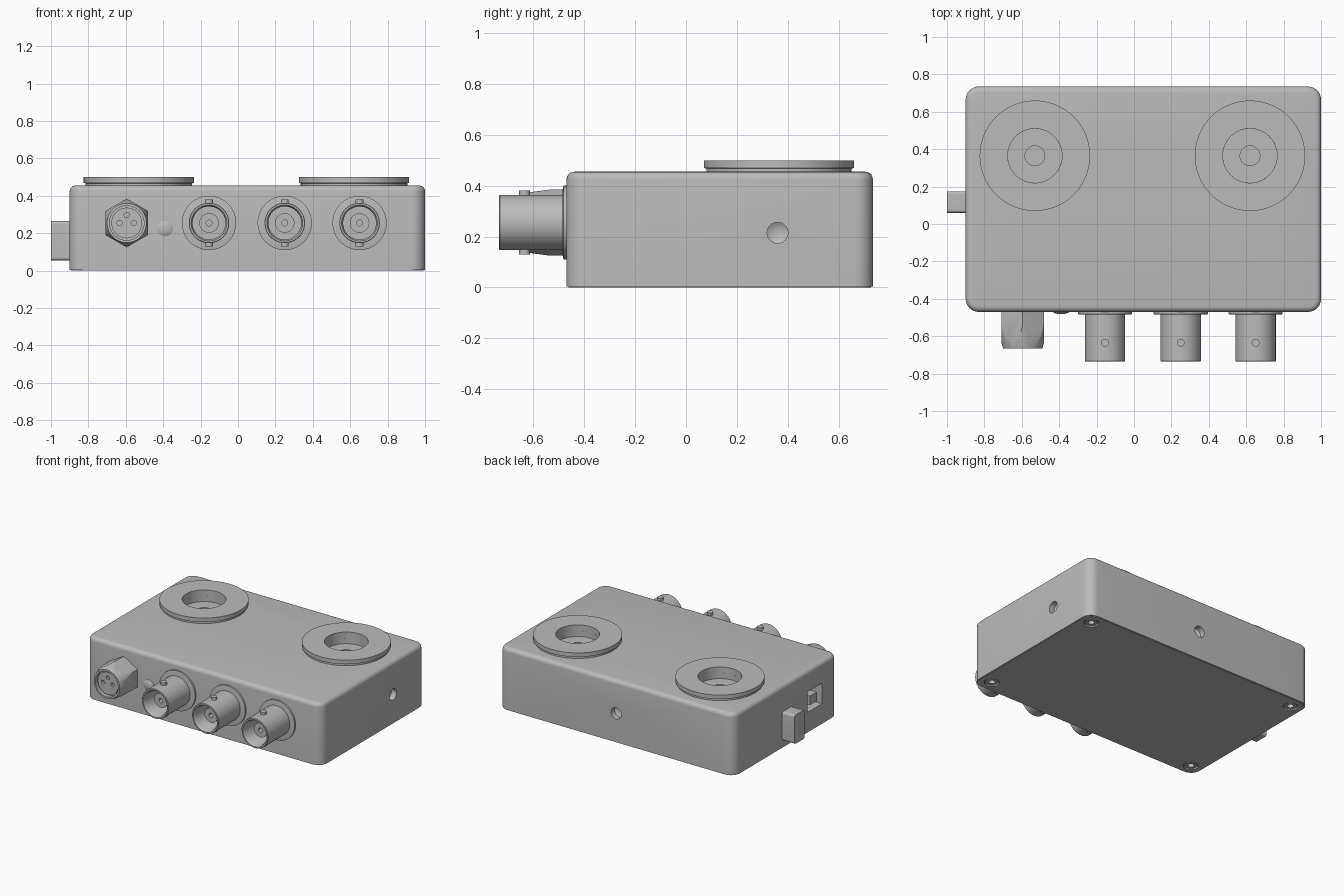
import bpy, bmesh, math
from mathutils import Matrix, Vector

if "Cube" in bpy.data.objects:
    bpy.data.objects.remove(bpy.data.objects["Cube"])

grey = bpy.data.materials.new("plain grey")
grey.use_nodes = True
GREY = (0.5, 0.5, 0.5, 1)
grey.diffuse_color = GREY
grey.node_tree.nodes["Principled BSDF"].inputs["Base Color"].default_value = GREY

FRONT, UP, DOWN = (0, -1, 0), (0, 0, 1), (0, 0, -1)


def finish(name, bm):
    bmesh.ops.remove_doubles(bm, verts=bm.verts, dist=1e-5)
    bmesh.ops.recalc_face_normals(bm, faces=bm.faces)
    me = bpy.data.meshes.new(name)
    bm.to_mesh(me)
    bm.free()
    me.materials.append(grey)
    ob = bpy.data.objects.new(name, me)
    bpy.context.collection.objects.link(ob)
    return ob


def smooth(ob):
    bpy.ops.object.select_all(action='DESELECT')
    ob.select_set(True)
    bpy.context.view_layer.objects.active = ob
    bpy.ops.object.shade_smooth_by_angle(angle=math.radians(30))
    return ob


def lathe(name, profile, at, direction, segs=48):
    """Turn (radius, height) points about an axis that starts at a point."""
    bm = bmesh.new()
    rings = []
    for r, h in profile:
        rings.append([bm.verts.new((r * math.sin(a), r * math.cos(a), h))
                      for a in (2 * math.pi * i / segs for i in range(segs))])
    for a, b in zip(rings, rings[1:]):
        for i in range(segs):
            j = (i + 1) % segs
            bm.faces.new((a[i], a[j], b[j], b[i]))
    turn = Vector(direction).to_track_quat('Z', 'Y').to_matrix().to_4x4()
    bm.transform(Matrix.Translation(at) @ turn)
    return smooth(finish(name, bm))


def rod(name, r, h0, h1, at, direction, segs=48):
    return lathe(name, [(0, h0), (r, h0), (r, h1), (0, h1)], at, direction, segs)


def block(name, lo, hi, corner=0.0, top=0.0, axis=2):
    """Box with rounded edges along one axis and, if asked, a rounded top."""
    lo, hi = Vector(lo), Vector(hi)
    bm = bmesh.new()
    bmesh.ops.create_cube(bm, size=1)
    bm.transform(Matrix.Translation((lo + hi) / 2) @ Matrix.Diagonal((*(hi - lo), 1)))
    if corner:
        along = [e for e in bm.edges
                 if abs((e.verts[0].co - e.verts[1].co).normalized()[axis]) > 0.9]
        bmesh.ops.bevel(bm, geom=along, offset=corner, segments=8,
                        profile=0.5, affect='EDGES')
    if top:
        rim = [e for e in bm.edges if all(v.co.z > hi.z - 1e-4 for v in e.verts)]
        bmesh.ops.bevel(bm, geom=rim, offset=top, segments=5,
                        profile=0.5, affect='EDGES')
    return smooth(finish(name, bm))


def boolean(ob, tool, operation='DIFFERENCE'):
    mod = ob.modifiers.new("cut", 'BOOLEAN')
    mod.operation, mod.object, mod.solver = operation, tool, 'EXACT'
    bpy.context.view_layer.objects.active = ob
    bpy.ops.object.modifier_apply(modifier=mod.name)
    bpy.data.objects.remove(tool)


# Enclosure and bottom lid
case = block("case", (-0.9, -0.47, 0.004), (1.0, 0.735, 0.455), 0.07, 0.03)
lid = block("bottom_lid", (-0.892, -0.462, 0), (0.992, 0.727, 0.006), 0.063)

# Raised rings on top, each around a stepped well
for side, x in (("right", -0.53), ("left", 0.62)):
    at = (x, 0.365, 0)
    boolean(case, rod("well", 0.145, 0.415, 0.6, at, UP))
    boolean(case, rod("well_bore", 0.053, 0.34, 0.5, at, UP))
    lathe(side + "_top_ring", [(0.145, 0.45), (0.285, 0.45), (0.285, 0.467), (0.295, 0.47),
                               (0.295, 0.5), (0.145, 0.5), (0.145, 0.45)], at, UP, 96)

# Drilled holes in the left side and the back
drill = [(0, -0.05), (0.041, -0.05), (0.041, 0.04), (0, 0.065)]
boolean(case, lathe("drill", drill, (1.0, 0.36, 0.215), (-1, 0, 0)))
boolean(case, lathe("drill", drill, (0.05, 0.735, 0.215), FRONT))

# Lid screws in countersunk holes
for x in (-0.81, 0.91):
    for y in (-0.38, 0.645):
        at = (x, y, 0)
        for part in (case, lid):
            boolean(part, rod("countersink", 0.05, -0.03, 0.05, at, UP, 32))
        lathe("lid_screw", [(0, 0.05), (0.05, 0.05), (0.05, 0.012), (0.042, 0.004),
                            (0.022, 0.004), (0.022, 0.03), (0, 0.03)], at, UP, 32)

# Data port in the right side
boolean(case, block("port_cut", (-1, -0.285, 0.15), (-0.78, -0.115, 0.3)))
block("port_tongue", (-0.89, -0.24, 0.185), (-0.77, -0.16, 0.25))

# Switch block on the right side
block("side_switch", (-1.0, 0.06, 0.055), (-0.89, 0.175, 0.265), 0.015, axis=0)

# Coaxial connectors along the front
for n, x in enumerate((-0.155, 0.25, 0.65)):
    at = (x, -0.47, 0.255)
    name = "coaxial_%d_" % (n + 1)
    lathe(name + "flange", [(0, -0.01), (0.145, -0.01), (0.145, 0.012),
                            (0.13, 0.015), (0, 0.015)], at, FRONT, 64)
    lathe(name + "barrel", [(0.108, 0), (0.108, 0.262), (0.105, 0.265), (0.096, 0.265),
                            (0.088, 0.25), (0.088, 0.05), (0, 0.05)], at, FRONT)
    lathe(name + "core", [(0.052, 0.04), (0.052, 0.2), (0.016, 0.2),
                          (0.016, 0.12), (0, 0.12)], at, FRONT)
    for d in (UP, DOWN):
        rod(name + "bayonet_pin", 0.021, 0.09, 0.126, (x, -0.635, 0.255), d, 24)

# Hexagonal three-pin connector
at = (-0.595, -0.47, 0.255)
hexagon = rod("hex_connector", 0.13, -0.01, 0.195, at, FRONT, 6)
boolean(hexagon, lathe("taper", [(0, -0.05), (0.14, -0.05), (0.132, 0.05), (0.12, 0.14),
                                 (0.105, 0.195), (0, 0.195)], at, FRONT, 64), 'INTERSECT')
boolean(hexagon, rod("socket_cut", 0.092, 0.165, 0.3, at, FRONT))
face = rod("socket_face", 0.082, 0.1, 0.182, at, FRONT)
for dx, dz in ((-0.038, 0), (0.038, 0), (0, 0.042)):
    boolean(face, rod("pin_hole", 0.014, 0.12, 0.3,
                      (at[0] + dx, at[1], at[2] + dz), FRONT, 24))
for part in (hexagon, face):
    smooth(part)

# Indicator lamp on the front
lathe("indicator_lamp", [(0.042, -0.01), (0.042, 0.002), (0.032, 0.007), (0.018, 0.011),
                         (0, 0.012)], (-0.39, -0.47, 0.225), FRONT, 32)

smooth(case)
smooth(lid)
